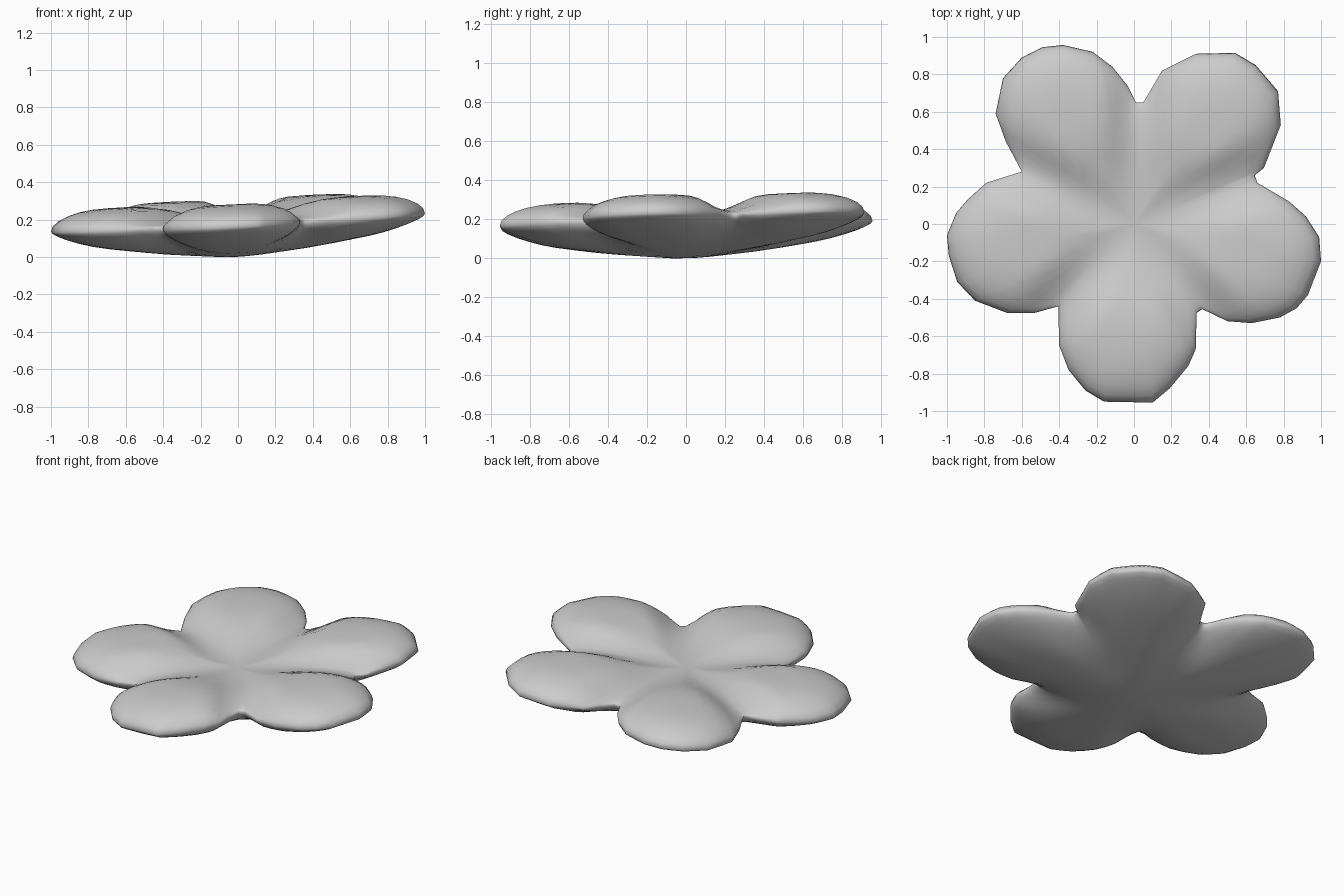
import bpy, bmesh, math
from mathutils import Vector
from mathutils.geometry import intersect_point_line

if "Cube" in bpy.data.objects:
    bpy.data.objects.remove(bpy.data.objects["Cube"])

# Outline of the five petals seen from above, clockwise from the right tip
OUTLINE = [
    (.99, -.07), (1, -.2), (.93, -.38), (.87, -.45), (.78, -.5), (.63, -.53), (.5, -.52), (.365, -.455),
    (.335, -.475), (.33, -.67), (.29, -.76), (.19, -.88), (.1, -.955), (-.16, -.95), (-.26, -.89),
    (-.35, -.78), (-.4, -.65), (-.405, -.44), (-.53, -.475), (-.68, -.475), (-.85, -.41), (-.945, -.31),
    (-.99, -.17), (-1, -.06), (-.95, .06), (-.89, .13), (-.79, .22), (-.6, .28), (-.685, .44),
    (-.74, .59), (-.7, .78), (-.6, .89), (-.49, .945), (-.38, .957), (-.22, .92), (-.115, .84),
    (-.035, .74), (.01, .65), (.05, .65), (.15, .82), (.33, .91), (.54, .915), (.65, .85),
    (.77, .71), (.785, .53), (.695, .3), (.645, .26), (.66, .22), (.83, .12), (.92, .04)]
# Notches between petals; a valley runs from each to the middle
NOTCHES = [Vector(p).normalized() for p in
           ((.35, -.46), (-.405, -.44), (-.6, .28), (.03, .65), (.645, .25))]
pts = [Vector(p) for p in OUTLINE]
n = len(pts)
segs = [(pts[i], pts[(i + 1) % n]) for i in range(n)]
rim = [q for a, b in segs for q in (a, (a + b) / 2)]
RINGS = [.12, .25, .38, .5, .6, .7, .78, .85, .91, .96, .99]


def smooth(x):
    x = max(0, min(x, 1))
    return x * x * (3 - 2 * x)


def edge_distance(p):
    best = 9
    for a, b in segs:
        q, t = intersect_point_line(p, a, b)
        q = a if t < 0 else b if t > 1 else Vector((q[0], q[1]))
        best = min(best, (p - q).length)
    return best


def ridge(p):
    # 0 along the valleys, 1 along the petals
    d = min(abs(p.x * k.y - p.y * k.x) for k in NOTCHES if p.dot(k) >= -1e-6)
    return smooth(d / .22)


def rim_height(p):
    return .198 + .05 * p.x + .025 * p.y


def height(p, top):
    # puffed petals: rounded near the edge, tilted as a whole
    r = p.length
    u = 1 - min(edge_distance(p) / .29, 1)
    puff = math.sqrt(max(0, 1 - u * u))
    base = rim_height(p)
    if top:
        full = base + .022 + .012 * smooth(r / .5) + .076 * smooth(r / .6) * ridge(p)
    else:
        full = (.012 + .05 * p.x + .025 * p.y + .12 * (math.sqrt(r * r + .04) - .2) + .03 * r * r
                + .02 * smooth(r / .6) * (1 - ridge(p)))
    return base + (full - base) * puff


bm = bmesh.new()
edge = [bm.verts.new((p.x, p.y, rim_height(p))) for p in rim]
m = len(rim)
for top in (True, False):
    c = bm.verts.new((0, 0, height(Vector((0, 0)), top)))
    rows = []
    for t in RINGS:
        rows.append([bm.verts.new((p.x * t, p.y * t, height(p * t, top))) for p in rim])
    rows.append(edge)
    for i in range(m):
        j = (i + 1) % m
        bm.faces.new((c, rows[0][i], rows[0][j]))
        for a, b in zip(rows, rows[1:]):
            bm.faces.new((a[i], b[i], b[j], a[j]))
bmesh.ops.recalc_face_normals(bm, faces=bm.faces)

# stand on the ground
low = min(v.co.z for v in bm.verts)
for v in bm.verts:
    v.co.z -= low

me = bpy.data.meshes.new("flower_petals")
bm.to_mesh(me)
bm.free()
for f in me.polygons:
    f.use_smooth = True
ob = bpy.data.objects.new("flower_petals", me)
bpy.context.collection.objects.link(ob)
